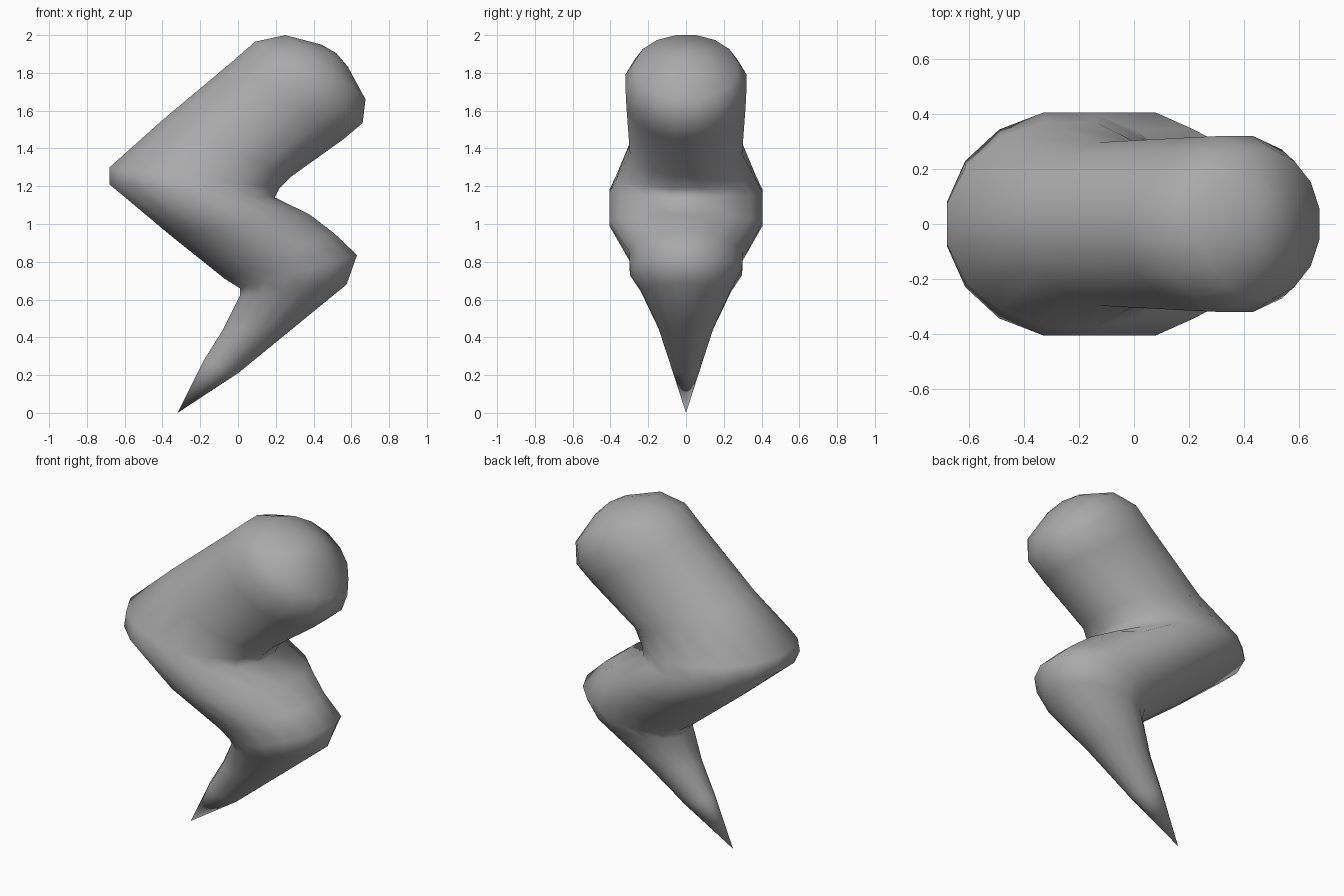
import bpy
import bmesh
import math
from mathutils import Vector

cube = bpy.data.objects.get("Cube")
if cube:
    bpy.data.objects.remove(cube, do_unlink=True)

SIDES = 16

# Plain grey material
grey = bpy.data.materials.new("matte grey")
grey.use_nodes = True
colour = (0.4, 0.4, 0.4, 1)
grey.diffuse_color = colour
grey.node_tree.nodes["Principled BSDF"].inputs["Base Color"].default_value = colour

# Cross-sections: left (x, z), right (x, z), half width in y
sections = [
    ((0.44, 1.95), (0.58, 1.835), 0.11),     # rounded end
    ((0.25, 2.0), (0.675, 1.66), 0.27),
    ((0.09, 1.965), (0.66, 1.535), 0.32),
    ((-0.03, 1.86), (0.56, 1.45), 0.315),    # upper limb
    ((-0.4, 1.55), (0.28, 1.25), 0.297),
    ((-0.68, 1.3), (0.22, 1.19), 0.37),      # first bend
    ((-0.68, 1.21), (0.195, 1.14), 0.405),
    ((-0.37, 0.95), (0.38, 1.05), 0.405),    # middle limb
    ((-0.07, 0.71), (0.51, 0.95), 0.3),
    ((0.01, 0.66), (0.63, 0.835), 0.297),    # second bend
    ((0.01, 0.62), (0.575, 0.68), 0.24),
    ((-0.08, 0.44), (0.3, 0.455), 0.145),    # spike
    ((-0.18, 0.28), (0.0, 0.21), 0.077),
]


def add_ring(bm, left, right, width):
    """Ellipse of vertices spanning the two outline points."""
    a = Vector((left[0], 0, left[1]))
    b = Vector((right[0], 0, right[1]))
    middle, half = (a + b) / 2, (b - a) / 2
    fit = math.cos(math.pi / SIDES)
    ring = []
    for i in range(SIDES):
        angle = math.tau * (i + 0.5) / SIDES
        side = Vector((0, width, 0)) * math.sin(angle)
        ring.append(bm.verts.new(middle + (half * math.cos(angle) + side) / fit))
    return ring


def add_fan(bm, ring, tip):
    for i in range(SIDES):
        bm.faces.new((ring[i], ring[(i + 1) % SIDES], tip))


# Loft the sections into one closed zigzag
bm = bmesh.new()
rings = [add_ring(bm, *section) for section in sections]
for upper, lower in zip(rings, rings[1:]):
    for i in range(SIDES):
        j = (i + 1) % SIDES
        bm.faces.new((upper[i], upper[j], lower[j], lower[i]))
add_fan(bm, rings[0], bm.verts.new((0.52, 0, 1.905)))
add_fan(bm, rings[-1], bm.verts.new((-0.32, 0, 0)))
bmesh.ops.recalc_face_normals(bm, faces=bm.faces[:])
for face in bm.faces:
    face.smooth = True

mesh = bpy.data.meshes.new("zigzag_spike")
bm.to_mesh(mesh)
bm.free()
mesh.materials.append(grey)
body = bpy.data.objects.new("zigzag_spike", mesh)
bpy.context.collection.objects.link(body)
